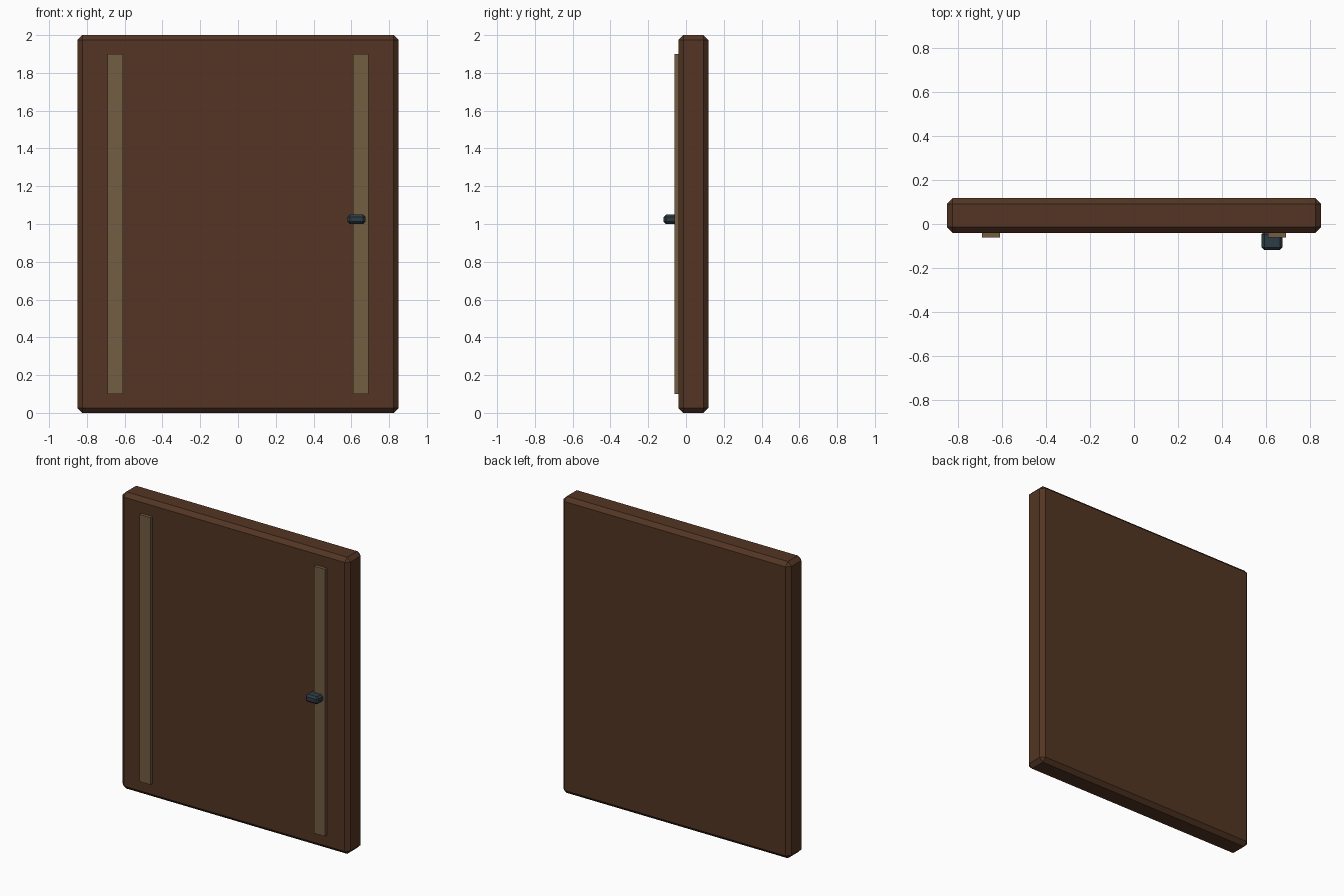
import bpy

if "Cube" in bpy.data.objects:
    bpy.data.objects.remove(bpy.data.objects["Cube"])


def material(name, rgb):
    m = bpy.data.materials.new(name)
    m.diffuse_color = (*rgb, 1)
    m.use_nodes = True
    m.node_tree.nodes["Principled BSDF"].inputs["Base Color"].default_value = m.diffuse_color
    return m


def box(name, lo, hi, mat, bevel=0):
    """Box between two corners, with optional chamfered edges."""
    bpy.ops.mesh.primitive_cube_add(size=1, location=[(a + b) / 2 for a, b in zip(lo, hi)])
    ob = bpy.context.object
    ob.name = name
    ob.scale = [b - a for a, b in zip(lo, hi)]
    bpy.ops.object.transform_apply(location=False, rotation=False, scale=True)
    ob.data.materials.append(mat)
    if bevel:
        mod = ob.modifiers.new("chamfer", 'BEVEL')
        mod.width = bevel
        mod.segments = 1
    return ob


dark_wood = material("dark_wood", (0.087, 0.036, 0.017))
light_wood = material("light_wood", (0.17, 0.11, 0.055))
iron = material("iron", (0.027, 0.045, 0.058))

# Door slab
box("door_panel", (-0.85, -0.04, 0), (0.85, 0.118, 2), dark_wood, 0.026)

# Vertical trim strips on the front face
for side, x in (("left", -0.65), ("right", 0.65)):
    box(f"trim_strip_{side}", (x - 0.041, -0.061, 0.1), (x + 0.041, -0.035, 1.9), light_wood)

# Handle block
box("handle", (0.58, -0.118, 1.0), (0.675, -0.035, 1.05), iron, 0.012)
